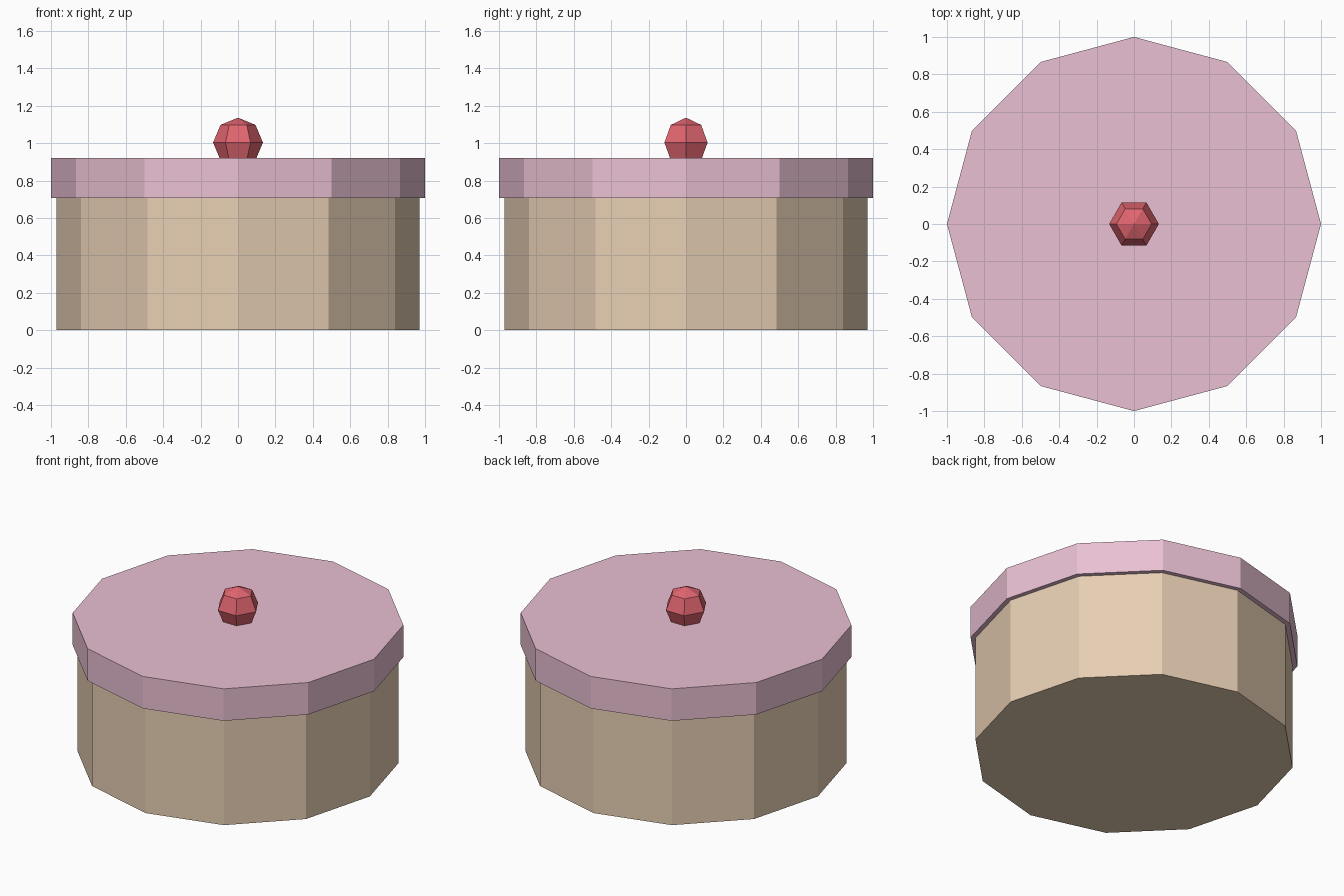
import bpy
import bmesh
from math import pi, sin, cos

if "Cube" in bpy.data.objects:
    bpy.data.objects.remove(bpy.data.objects["Cube"])


def material(name, color):
    mat = bpy.data.materials.new(name)
    mat.diffuse_color = (*color, 1)
    mat.use_nodes = True
    mat.node_tree.nodes["Principled BSDF"].inputs["Base Color"].default_value = mat.diffuse_color
    return mat


def lathe(name, profile, sides, mat):
    """Revolve (radius, z) points around z; a zero radius makes a single pole."""
    bm = bmesh.new()
    rings = []
    for r, z in profile:
        count = sides if r > 0 else 1
        rings.append([bm.verts.new((r * cos(2 * pi * i / sides),
                                    r * sin(2 * pi * i / sides), z))
                      for i in range(count)])
    for low, high in zip(rings, rings[1:]):
        for i in range(sides):
            j = (i + 1) % sides
            corners = [low[i % len(low)], low[j % len(low)],
                       high[j % len(high)], high[i % len(high)]]
            bm.faces.new(list(dict.fromkeys(corners)))
    # Close flat ends
    if len(rings[0]) > 1:
        bm.faces.new(rings[0][::-1])
    if len(rings[-1]) > 1:
        bm.faces.new(rings[-1])
    bmesh.ops.recalc_face_normals(bm, faces=bm.faces)
    mesh = bpy.data.meshes.new(name)
    bm.to_mesh(mesh)
    bm.free()
    mesh.materials.append(mat)
    obj = bpy.data.objects.new(name, mesh)
    bpy.context.collection.objects.link(obj)
    return obj


# Sponge base
lathe("cake_base", [(0.97, 0), (0.97, 0.707)], 12,
      material("sponge", (0.80, 0.62, 0.45)))

# Overhanging icing slab
lathe("icing", [(1.0, 0.707), (1.0, 0.92)], 12,
      material("pink_icing", (0.82, 0.53, 0.65)))

# Low-poly cherry, partly sunk into the icing
R, Z = 0.133, 1.003
cherry = [(R * sin(k * pi / 4) if 0 < k < 4 else 0, Z - R * cos(k * pi / 4))
          for k in range(5)]
lathe("cherry", cherry, 6, material("cherry_red", (0.75, 0.13, 0.16)))
